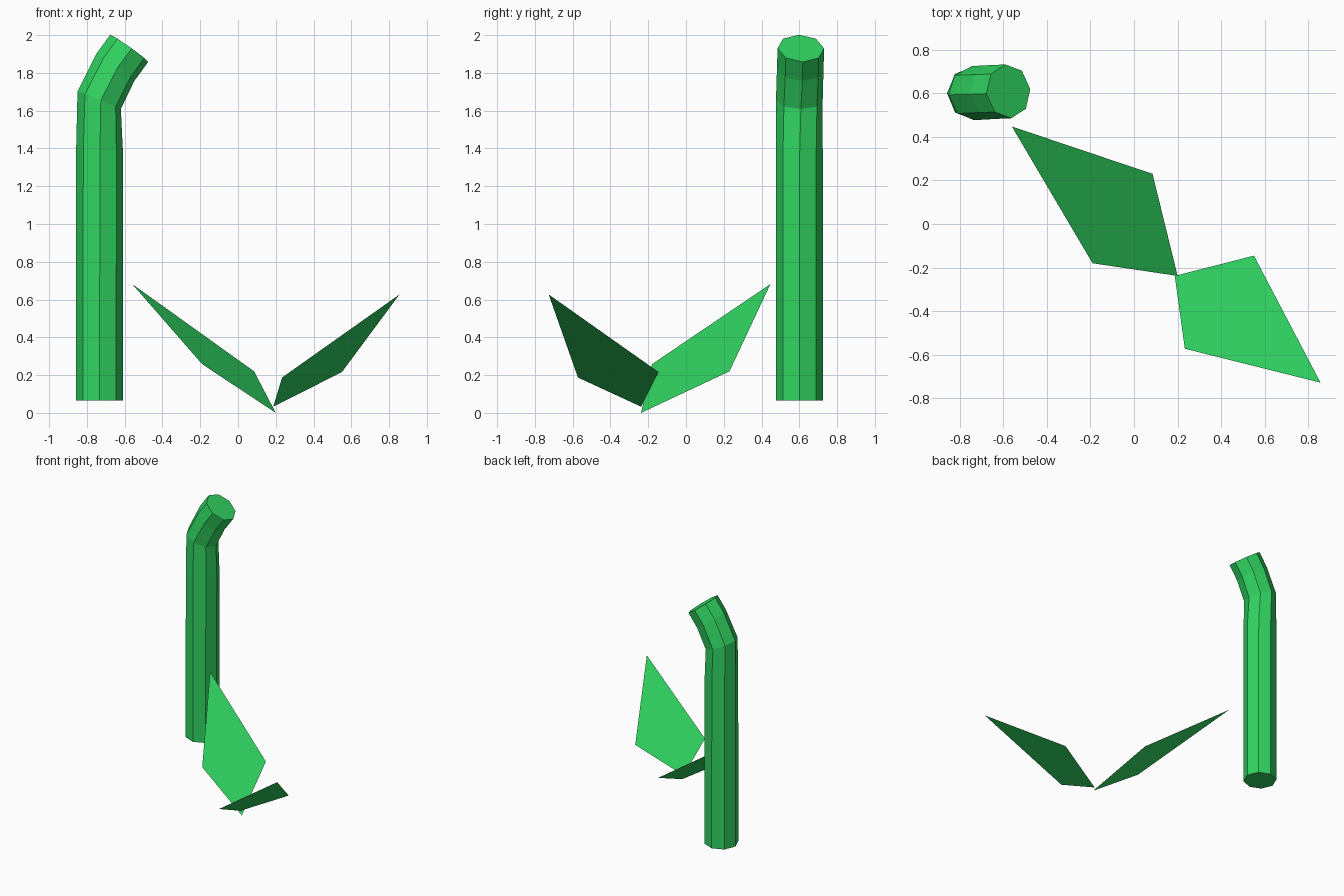
import bpy, bmesh
from math import radians, cos, sin, tau
from mathutils import Matrix, Vector

if "Cube" in bpy.data.objects:
    bpy.data.objects.remove(bpy.data.objects["Cube"])

green = bpy.data.materials.new("leaf_green")
green.diffuse_color = (0.03, 0.66, 0.12, 1)
green.use_nodes = True
green.node_tree.nodes["Principled BSDF"].inputs["Base Color"].default_value = green.diffuse_color


def finish(bm, name):
    mesh = bpy.data.meshes.new(name)
    bm.to_mesh(mesh)
    bm.free()
    mesh.materials.append(green)
    obj = bpy.data.objects.new(name, mesh)
    bpy.context.collection.objects.link(obj)
    return obj


def tube(name, stations, radius, sides=8):
    """Loft an octagon through (centre, tilt, yaw) stations and cap both ends."""
    bm = bmesh.new()
    rings = []
    for centre, tilt, yaw in stations:
        rot = Matrix.Rotation(radians(yaw), 3, 'Z') @ Matrix.Rotation(radians(tilt), 3, 'Y')
        rings.append([bm.verts.new(Vector(centre) + rot @ Vector(
            (radius * cos(tau * i / sides), radius * sin(tau * i / sides), 0)))
            for i in range(sides)])
    for a, b in zip(rings, rings[1:]):
        for i in range(sides):
            j = (i + 1) % sides
            bm.faces.new((a[i], a[j], b[j], b[i]))
    bm.faces.new(rings[0][::-1])
    bm.faces.new(rings[-1])
    return finish(bm, name)


def leaf(name, corners):
    """Single flat four-sided blade, facing up."""
    bm = bmesh.new()
    face = bm.faces.new([bm.verts.new(c) for c in corners])
    face.normal_update()
    if face.normal.z < 0:
        face.normal_flip()
    return finish(bm, name)


# Bent stalk
tube("stalk", [
    ((-0.733, 0.60, 0.065), 0, 0),
    ((-0.733, 0.60, 1.39), 3, 1),
    ((-0.735, 0.60, 1.655), 22, 4),
    ((-0.65, 0.605, 1.828), 35.5, 6),
    ((-0.576, 0.608, 1.93), 35.5, 6),
], 0.124)

# Pair of leaves meeting at the ground
leaf("long_leaf", [(0.2, -0.238, 0), (0.085, 0.23, 0.22),
                   (-0.56, 0.447, 0.682), (-0.19, -0.18, 0.258)])
leaf("short_leaf", [(0.187, -0.238, 0.033), (0.55, -0.145, 0.216),
                    (0.855, -0.727, 0.627), (0.233, -0.572, 0.187)])
